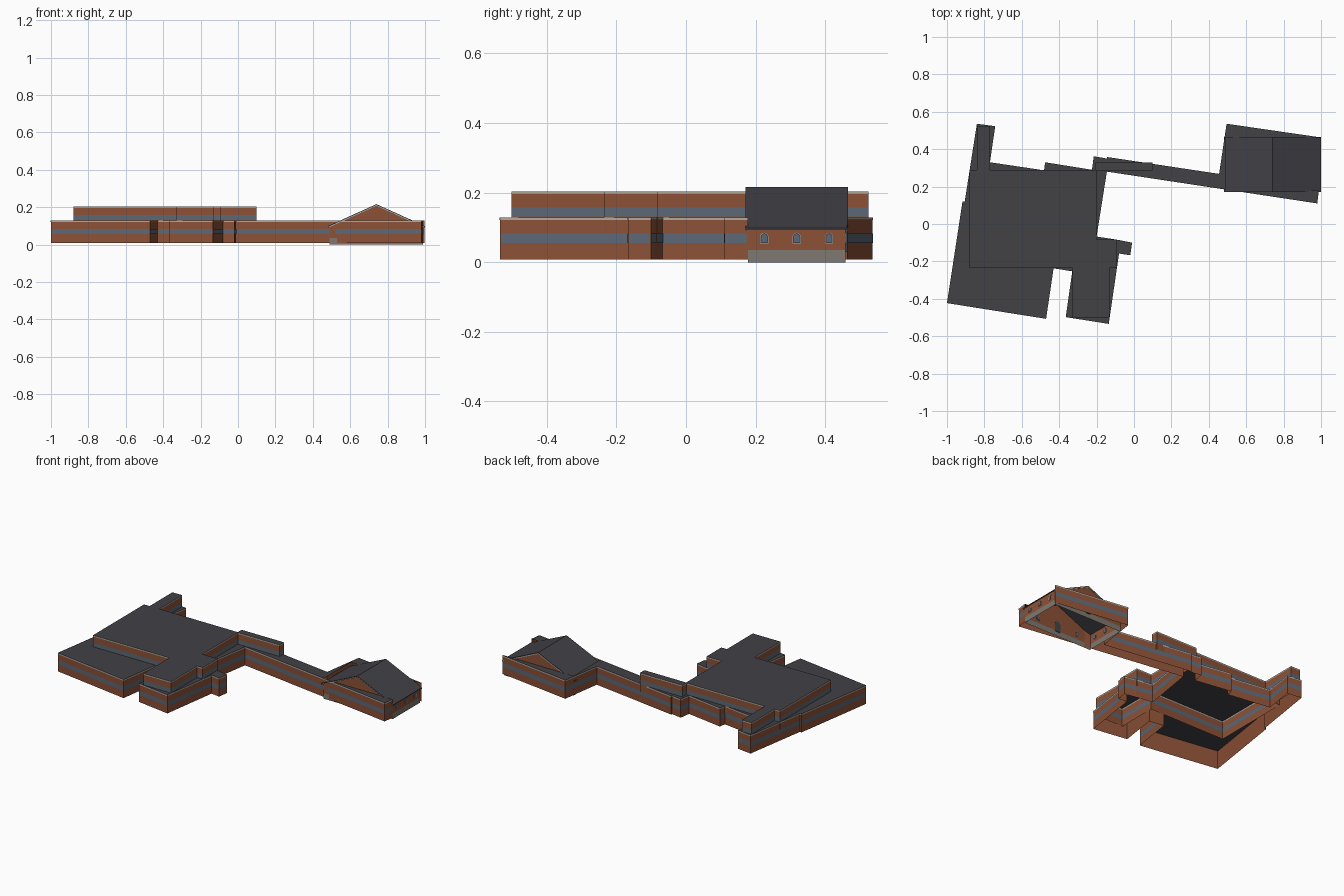
import bpy, bmesh, math
from mathutils import Vector

cube = bpy.data.objects.get("Cube")
if cube:
    bpy.data.objects.remove(cube, do_unlink=True)


def material(name, rgb):
    m = bpy.data.materials.new(name)
    m.use_nodes = True
    m.diffuse_color = (*rgb, 1)
    bsdf = next(n for n in m.node_tree.nodes if n.type == "BSDF_PRINCIPLED")
    bsdf.inputs["Base Color"].default_value = (*rgb, 1)
    bsdf.inputs["Roughness"].default_value = 0.9
    return m


BRICK = material("brick", (0.265, 0.083, 0.038))
GLASS = material("window band", (0.105, 0.14, 0.185))
ROOF = material("dark roofing", (0.054, 0.052, 0.06))
TRIM = material("pale trim", (0.42, 0.40, 0.35))
STONE = material("stone base", (0.21, 0.19, 0.16))
DARK = material("dark pane", (0.05, 0.06, 0.08))


def finish(name, bm, mats):
    me = bpy.data.meshes.new(name)
    bm.to_mesh(me)
    bm.free()
    for m in mats:
        me.materials.append(m)
    ob = bpy.data.objects.new(name, me)
    bpy.context.collection.objects.link(ob)
    return ob


def banded_walls(name, outline, levels, mats, skip=()):
    """Open wall ring, split into horizontal bands, one material each."""
    bm = bmesh.new()
    rings = [[bm.verts.new((x, y, z)) for x, y in outline] for z in levels]
    n = len(outline)
    for k in range(len(levels) - 1):
        lo, hi = rings[k], rings[k + 1]
        for i in range(n):
            if i not in skip:
                j = (i + 1) % n
                bm.faces.new((lo[i], lo[j], hi[j], hi[i])).material_index = k
    return finish(name, bm, mats)


def wall_plates(name, outline, z0, z1, mat, margin, skip=()):
    """Strip of thin plates just outside each wall of a counter-clockwise outline."""
    bm = bmesh.new()
    for i, p in enumerate(outline):
        a, b = Vector((*p, 0)), Vector((*outline[(i + 1) % len(outline)], 0))
        along = (b - a).normalized()
        if i in skip or (b - a).length < 3 * margin:
            continue
        out = Vector((along.y, -along.x, 0)) * .0015
        a, b = a + along * margin + out, b - along * margin + out
        up0, up1 = Vector((0, 0, z0)), Vector((0, 0, z1))
        bm.faces.new([bm.verts.new(v) for v in (a + up0, b + up0, b + up1, a + up1)])
    return finish(name, bm, [mat])


def flat_roof(name, outline, z, holes=()):
    """Flat sheet with rectangular openings where taller parts rise through."""
    bm = bmesh.new()
    bm.faces.new([bm.verts.new((x, y, z)) for x, y in outline])
    bm.normal_update()
    bmesh.ops.triangulate(bm, faces=bm.faces[:])
    for x0, y0, x1, y1 in holes:
        for co, no in (((x0, 0, 0), (1, 0, 0)), ((x1, 0, 0), (1, 0, 0)),
                       ((0, y0, 0), (0, 1, 0)), ((0, y1, 0), (0, 1, 0))):
            bmesh.ops.bisect_plane(bm, geom=bm.verts[:] + bm.edges[:] + bm.faces[:],
                                   dist=1e-5, plane_co=co, plane_no=no)
        inside = []
        for f in bm.faces:
            c = f.calc_center_median()
            if x0 < c.x < x1 and y0 < c.y < y1:
                inside.append(f)
        bmesh.ops.delete(bm, geom=inside, context="FACES")
    return finish(name, bm, [ROOF])


def prism(name, points, offset, mat):
    """Solid made by sweeping a flat polygon along an offset."""
    bm = bmesh.new()
    face = bm.faces.new([bm.verts.new(p) for p in points])
    bm.normal_update()
    new = bmesh.ops.extrude_face_region(bm, geom=[face], use_keep_orig=True)["geom"]
    bmesh.ops.translate(bm, vec=Vector(offset),
                        verts=[v for v in new if isinstance(v, bmesh.types.BMVert)])
    bmesh.ops.recalc_face_normals(bm, faces=bm.faces[:])
    return finish(name, bm, [mat])


# Lower storey outline, counter-clockwise
lower = [(-1, -.423), (-.47, -.507), (-.43, -.237), (-.33, -.253), (-.365, -.498),
         (-.135, -.534), (-.08, -.158), (-.02, -.167), (-.01, -.1), (-.085, -.085),
         (-.2, -.067), (-.145, .28), (.98, .11), (.988, .178), (.998, .463),
         (.495, .536), (.455, .268), (-.143, .358), (-.145, .35), (-.215, .362),
         (-.225, .29), (-.475, .33), (-.481, .287), (-.77, .33), (-.742, .523),
         (-.84, .536), (-.905, .12), (-.917, .12)]

# Upper storey outline, square to the axes
upper = [(-.88, -.235), (-.33, -.235), (-.33, -.502), (-.13, -.502), (-.13, -.235),
         (-.09, -.235), (-.09, -.082), (-.2, -.082), (-.2, .285), (.1, .285), (.1, .33),
         (-.205, .33), (-.205, .29), (-.77, .29), (-.77, .525), (-.84, .525),
         (-.84, .29), (-.88, .29)]

HOUSE = (.49, .178, .99, .459)
openings = [(-.88, -.235, -.2, .29), (-.33, -.502, -.13, -.235), (-.2, -.235, -.09, -.082),
            (-.84, .29, -.77, .525), (-.205, .285, .1, .33), (.49, .178, 1, .459)]

BASE, TOP, RISE = .008, .129, .075
OPEN_SIDE = (13,)
banded_walls("lower_walls", lower, [BASE, TOP], [BRICK], OPEN_SIDE)
wall_plates("lower_window_band", lower, .056, .083, GLASS, .004, OPEN_SIDE)
wall_plates("lower_coping", lower, .121, TOP, TRIM, 0, OPEN_SIDE)
flat_roof("lower_roof", lower, TOP, openings)
banded_walls("upper_walls", upper, [z + RISE for z in (BASE, .056, .083, .121, TOP)],
             [BRICK, GLASS, BRICK, TRIM])
flat_roof("upper_roof", upper, TOP + RISE)

# Gabled house: stone base and brick walls
x0, y0, x1, y1 = HOUSE
mid, eave, ridge = (x0 + x1) / 2, .099, .212
banded_walls("house_walls", [(x0, y0), (x1, y0), (x1, y1), (x0, y1)],
             [0, .036, eave], [STONE, BRICK])
for name, y in (("front", y0), ("back", y1)):
    bm = bmesh.new()
    tri = [(x0, y, eave), (x1, y, eave), (mid, y, ridge)]
    if y == y1:
        tri.reverse()
    bm.faces.new([bm.verts.new(p) for p in tri])
    finish("house_gable_" + name, bm, [BRICK])

# Gabled roof with pale bargeboards under both ends
slope = (ridge - eave) / (x1 - mid)
half = x1 - mid + .01
tip = ridge + .004
foot = tip - slope * half
RY0, RY1 = y0 - .007, y1 + .006


def chevron(y, drop, thick):
    return [(mid - half, y, foot - drop), (mid, y, tip - drop), (mid + half, y, foot - drop),
            (mid + half, y, foot - drop - thick), (mid, y, tip - drop - thick),
            (mid - half, y, foot - drop - thick)]


prism("house_roof", chevron(RY0, 0, .004), (0, RY1 - RY0, 0), ROOF)
for name, y in (("front", RY0), ("back", RY1 - .003)):
    prism("bargeboard_" + name, chevron(y, .004, .005), (0, .003, 0), TRIM)


# Arched windows and doors as thin plates through the walls
def arch(name, centre, z, w, h, along, depth, mat):
    a = Vector((0, 1, 0)) if along == "y" else Vector((1, 0, 0))
    out = Vector((1, 0, 0)) if along == "y" else Vector((0, 1, 0))
    r = w / 2
    shape = [(-r, 0), (r, 0)]
    shape += [(r * math.cos(t * math.pi / 6), h - r + r * math.sin(t * math.pi / 6))
              for t in range(7)]
    base = Vector(centre) + Vector((0, 0, z)) - out * depth
    prism(name, [base + a * u + Vector((0, 0, v)) for u, v in shape], out * depth * 2, mat)


def window(name, centre, along, z=.054, w=.024, h=.031):
    arch(name + "_frame", centre, z, w, h, along, .002, TRIM)
    arch(name + "_surround", centre, z + .002, w - .003, h - .003, along, .0025, DARK)
    arch(name + "_pane", centre, z + .004, w - .009, h - .008, along, .003, GLASS)


for side, x in (("left", x1), ("right", x0)):
    for i, y in enumerate((.225, .318, .411)):
        window(f"house_window_{side}_{i}", (x, y, 0), "y")
for side, y in (("front", y0), ("back", y1)):
    for i, dx in enumerate((-.15, .15)):
        window(f"house_window_{side}_{i}", (mid + dx, y, 0), "x")
    arch(f"house_door_{side}", (mid, y, 0), .03, .04, .07, "x", .003, DARK)
